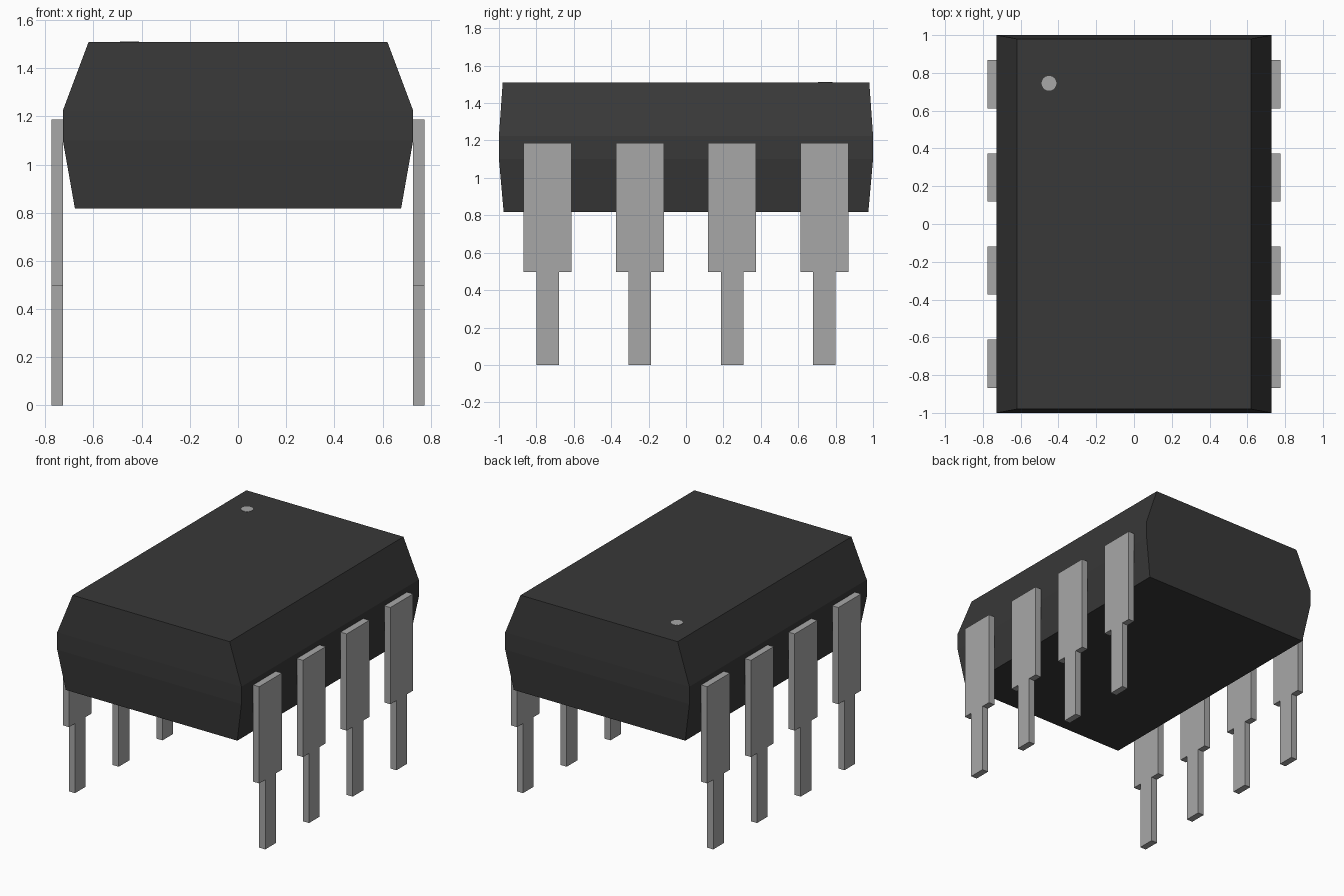
import bpy
import bmesh
import math

cube = bpy.data.objects.get("Cube")
if cube:
    bpy.data.objects.remove(cube, do_unlink=True)


def make_material(name, color, roughness):
    mat = bpy.data.materials.new(name)
    mat.use_nodes = True
    mat.diffuse_color = color
    bsdf = next(n for n in mat.node_tree.nodes if n.type == 'BSDF_PRINCIPLED')
    bsdf.inputs["Base Color"].default_value = color
    bsdf.inputs["Roughness"].default_value = roughness
    return mat


def make_object(name, bm, mat):
    bmesh.ops.recalc_face_normals(bm, faces=bm.faces)
    mesh = bpy.data.meshes.new(name)
    bm.to_mesh(mesh)
    bm.free()
    mesh.materials.append(mat)
    obj = bpy.data.objects.new(name, mesh)
    bpy.context.collection.objects.link(obj)
    return obj


black = make_material("black plastic", (0.040, 0.040, 0.040, 1), 0.6)
metal = make_material("grey metal", (0.39, 0.39, 0.39, 1), 0.5)

# Package body: stacked rectangular rings (z, half width, half length)
RINGS = [(0.817, 0.677, 0.975), (1.10, 0.727, 1.0),
         (1.225, 0.727, 1.0), (1.51, 0.62, 0.98)]
bm = bmesh.new()
loops = [[bm.verts.new((sx * hx, sy * hy, z))
          for sx, sy in ((-1, -1), (1, -1), (1, 1), (-1, 1))]
         for z, hx, hy in RINGS]
bm.faces.new(loops[0])
bm.faces.new(loops[-1])
for low, high in zip(loops, loops[1:]):
    for i in range(4):
        j = (i + 1) % 4
        bm.faces.new((low[i], low[j], high[j], high[i]))
make_object("body", bm, black)

# Pins: stepped T profile in the y-z plane, extruded along x
PIN_IN, PIN_OUT = 0.727, 0.775
PROFILE = [(-0.06, 0), (0.06, 0), (0.06, 0.497), (0.128, 0.497),
           (0.128, 1.187), (-0.128, 1.187), (-0.128, 0.497), (-0.06, 0.497)]


def make_pin(name, side, y):
    bm = bmesh.new()
    face = bm.faces.new([bm.verts.new((side * PIN_IN, y + py, pz)) for py, pz in PROFILE])
    ext = bmesh.ops.extrude_face_region(bm, geom=[face], use_keep_orig=True)
    moved = [g for g in ext["geom"] if isinstance(g, bmesh.types.BMVert)]
    bmesh.ops.translate(bm, verts=moved, vec=(side * (PIN_OUT - PIN_IN), 0, 0))
    make_object(name, bm, metal)


for side, label in ((1, "left"), (-1, "right")):
    for k in range(4):
        make_pin(f"{label}_pin_{k + 1}", side, (k - 1.5) * 0.493)

# Orientation dot: thin disc on the top face
bm = bmesh.new()
bmesh.ops.create_cone(bm, cap_ends=True, segments=32, radius1=0.039,
                      radius2=0.039, depth=0.004)
bmesh.ops.translate(bm, verts=bm.verts, vec=(-0.45, 0.745, 1.51))
make_object("marker_dot", bm, metal)
